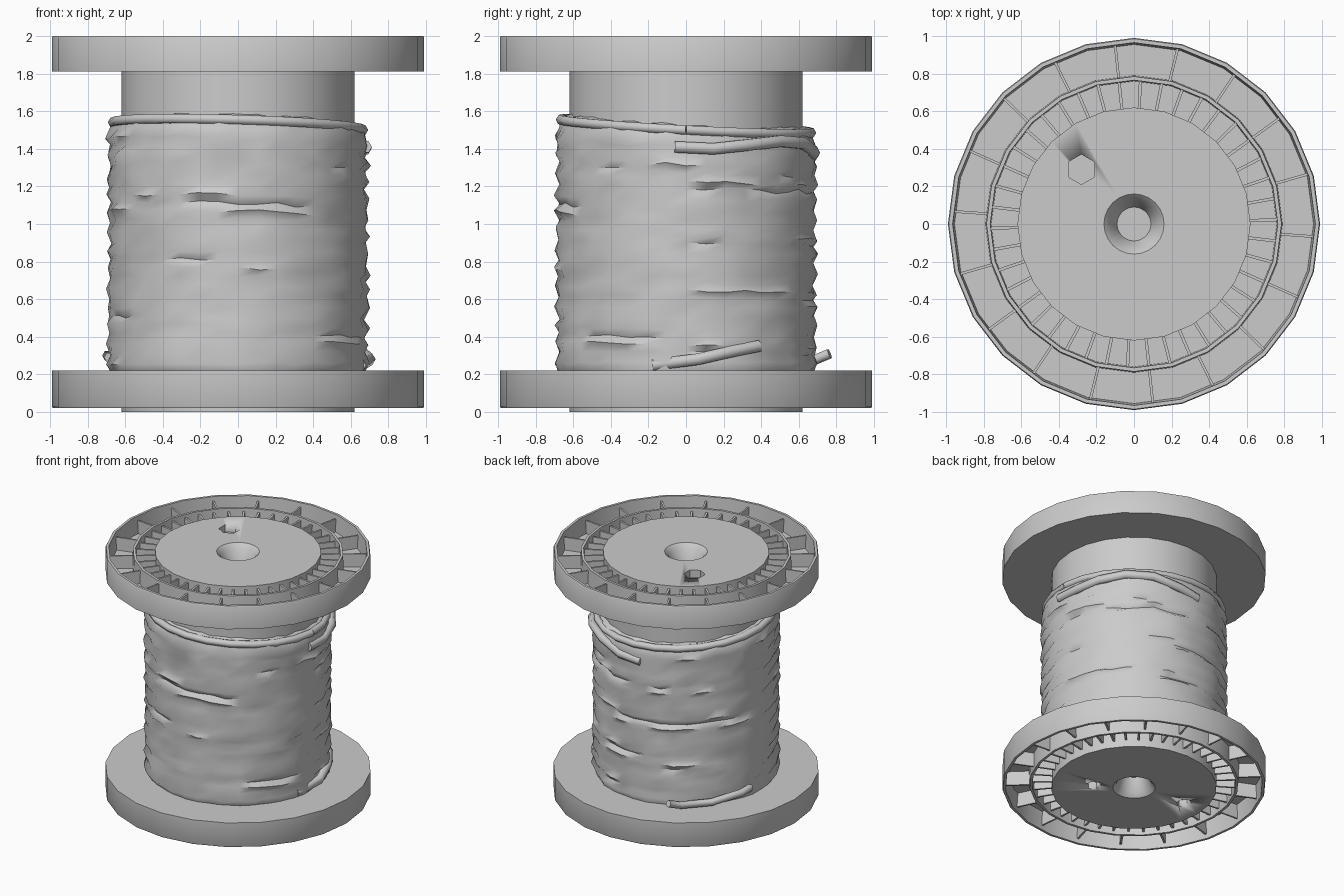
import bpy, bmesh, math, random
from mathutils import Matrix, Vector

if "Cube" in bpy.data.objects:
    bpy.data.objects.remove(bpy.data.objects["Cube"])

random.seed(4)
SIDES = 24


def finish(name, bm, angle=35):
    bmesh.ops.recalc_face_normals(bm, faces=bm.faces)
    me = bpy.data.meshes.new(name)
    bm.to_mesh(me)
    bm.free()
    me.shade_smooth()
    me.set_sharp_from_angle(angle=math.radians(angle))
    ob = bpy.data.objects.new(name, me)
    bpy.context.collection.objects.link(ob)
    return ob


def lathe(name, profile, sides=SIDES):
    bm = bmesh.new()
    rings = []
    for r, z in profile:
        if r == 0:
            rings.append([bm.verts.new((0, 0, z))] * sides)
        else:
            rings.append([bm.verts.new((r * math.cos(a), r * math.sin(a), z))
                          for a in (2 * math.pi * i / sides for i in range(sides))])
    for lo, hi in zip(rings, rings[1:]):
        for i in range(sides):
            j = (i + 1) % sides
            vs = list(dict.fromkeys((lo[i], lo[j], hi[j], hi[i])))
            bm.faces.new(vs)
    return finish(name, bm)


def ribs(name, count, r0, r1, z0, z1, width, start):
    bm = bmesh.new()
    for i in range(count):
        m = (Matrix.Rotation(start + 2 * math.pi * i / count, 4, 'Z')
             @ Matrix.Translation(((r0 + r1) / 2, 0, (z0 + z1) / 2))
             @ Matrix.Diagonal((r1 - r0, width, abs(z1 - z0), 1)))
        bmesh.ops.create_cube(bm, size=1, matrix=m)
    return finish(name, bm)


# central drum with blind hub holes at both ends
drum = lathe("drum_core", [(0, 0.14), (0.09, 0.14), (0.13, 0.03), (0.16, 0), (0.62, 0),
                           (0.62, 1.99), (0.16, 1.99), (0.13, 1.96), (0.09, 1.85), (0, 1.85)])

# small dents in the end faces
for k, (x, y, z, r) in enumerate([(-0.28, 0.29, 1.99, 0.08), (0.25, -0.17, 0, 0.06), (-0.44, 0.06, 0, 0.06)]):
    bm = bmesh.new()
    bmesh.ops.create_cone(bm, cap_ends=True, segments=6, radius1=r, radius2=r, depth=0.12,
                          matrix=Matrix.Translation((x, y, z)))
    cutter = finish(f"dent_cutter_{k}", bm)
    cutter.hide_render = True
    cutter.hide_set(True)
    mod = drum.modifiers.new("dent", 'BOOLEAN')
    mod.operation, mod.solver, mod.object = 'DIFFERENCE', 'EXACT', cutter

# end flanges: inner plate height, then outward to the open ribbed side
for side, base, outer in (("top", 1.81, 2.0), ("bottom", 0.22, 0.02)):
    s = 1 if outer > base else -1
    floor = base + s * 0.05
    lip = outer - s * 0.01
    lathe(f"{side}_flange", [(0.6, base), (0.99, base), (0.99, lip), (0.985, outer), (0.965, outer),
                             (0.955, floor), (0.79, floor), (0.785, lip), (0.765, lip),
                             (0.76, floor), (0.6, floor), (0.6, base)])
    ribs(f"{side}_outer_ribs", 18, 0.78, 0.96, floor, outer - s * 0.035, 0.014, math.radians(-4))
    ribs(f"{side}_inner_ribs", 42, 0.61, 0.77, floor, outer - s * 0.035, 0.016, 0.03)

# wound thread: a rippled sleeve with an uneven slanted top edge
COLS, ROWS = 40, 27
bm = bmesh.new()
grid = []
for r in range(ROWS + 2):
    ring = []
    for c in range(COLS):
        a = 2 * math.pi * c / COLS
        top = 1.535 - 0.02 * math.cos(a) - 0.035 * math.sin(a) + random.uniform(-0.012, 0.012)
        t = min(r, ROWS) / ROWS
        z = 0.21 + (top - 0.21) * t
        rad = 0.687 + (0.012 if r % 2 else -0.010) + random.uniform(-0.009, 0.009)
        if 0 < r < ROWS:
            z += 0.012 * math.sin(a + r) + random.uniform(-0.008, 0.008)
        elif r == ROWS:
            rad = 0.668 + random.uniform(-0.01, 0.01)
        elif r > ROWS:
            rad, z = 0.6, z + 0.015
        ring.append(bm.verts.new((rad * math.cos(a), rad * math.sin(a), z)))
    grid.append(ring)
for lo, hi in zip(grid, grid[1:]):
    for i in range(COLS):
        j = (i + 1) % COLS
        bm.faces.new((lo[i], lo[j], hi[j], hi[i]))
finish("wound_thread", bm, 60)


def strand(name, pts, radius):
    # points are (angle in degrees, distance from axis, height)
    cu = bpy.data.curves.new(name, 'CURVE')
    cu.dimensions = '3D'
    cu.bevel_depth, cu.bevel_resolution = radius, 1
    cu.use_fill_caps = True
    sp = cu.splines.new('POLY')
    sp.points.add(len(pts) - 1)
    for p, (d, r, z) in zip(sp.points, pts):
        a = math.radians(d)
        p.co = (r * math.cos(a), r * math.sin(a), z, 1)
    sp.use_smooth = True
    ob = bpy.data.objects.new(name, cu)
    bpy.context.collection.objects.link(ob)


# loose crossing strands and the thread tail near the lower flange
strand("upper_crossing_strand", [(-5, 0.68, 1.41), (12, 0.69, 1.4), (28, 0.70, 1.42),
                                 (45, 0.70, 1.44), (62, 0.70, 1.43), (80, 0.69, 1.38), (95, 0.67, 1.36)], 0.035)
strand("top_edge_strand", [(d, 0.665, 1.52 - 0.02 * math.cos(math.radians(d)) - 0.035 * math.sin(math.radians(d)))
                           for d in range(0, 361, 15)], 0.028)
strand("lower_crossing_strand", [(-15, 0.67, 0.25), (5, 0.70, 0.28), (20, 0.69, 0.32), (35, 0.67, 0.35)], 0.035)
strand("loose_tail", [(168, 0.70, 0.29), (158, 0.75, 0.30), (140, 0.73, 0.26),
                      (122, 0.76, 0.26), (116, 0.85, 0.31)], 0.028)
